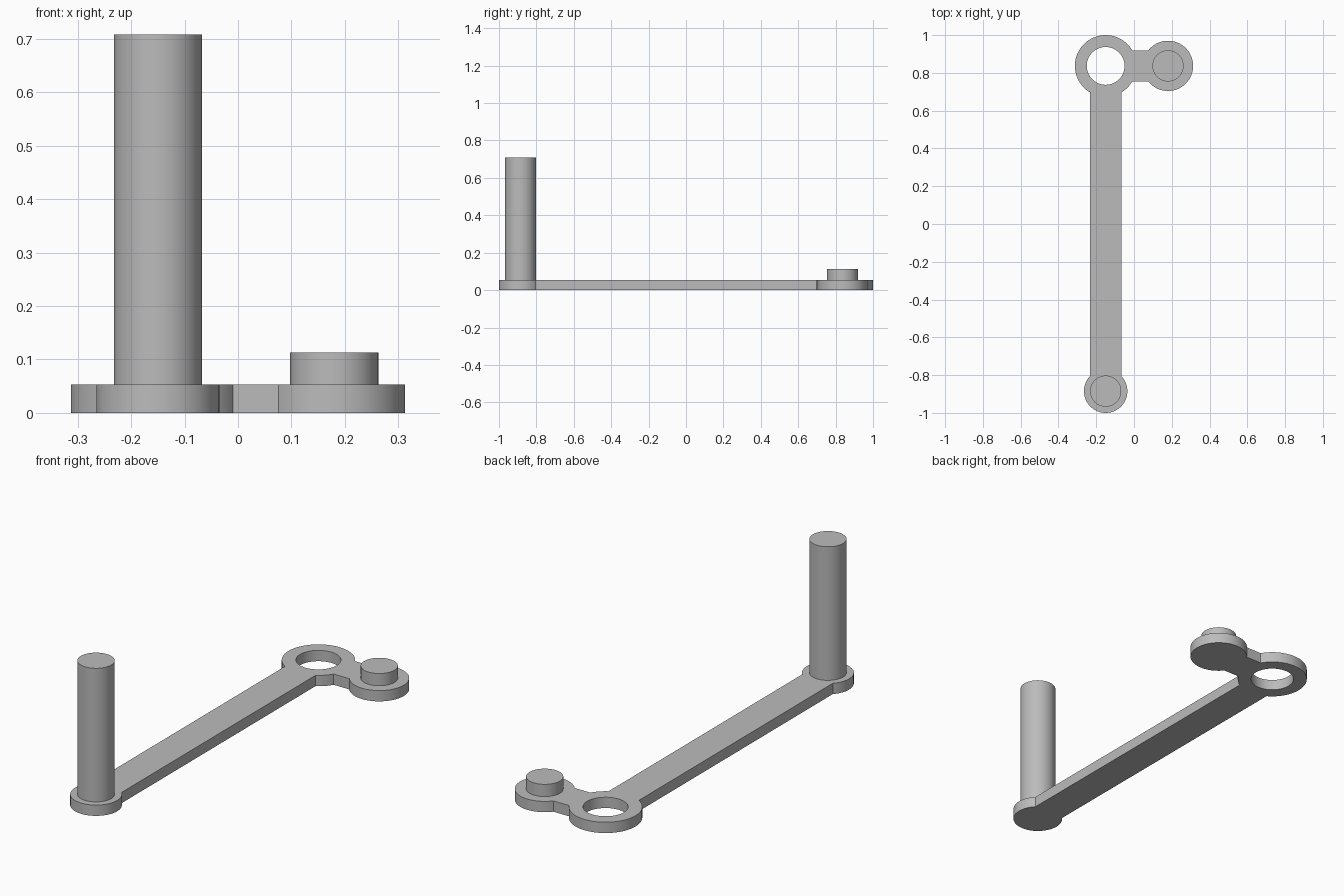
import bpy, bmesh
from math import pi, acos, asin, cos, sin, radians, ceil

if "Cube" in bpy.data.objects:
    bpy.data.objects.remove(bpy.data.objects["Cube"])

THICK = 0.053          # plate thickness
HALF = 0.0825          # half width of arm and bridge, radius of posts
FOOT, FOOT_R = (-0.15, -0.885), 0.115
RING, RING_R, HOLE_R = (-0.15, 0.837), 0.163, 0.1
BOSS, BOSS_R = (0.18, 0.837), 0.133

grey = bpy.data.materials.new("plain grey")
grey.use_nodes = True
color = (0.5, 0.5, 0.5, 1)
grey.diffuse_color = color
grey.node_tree.nodes["Principled BSDF"].inputs["Base Color"].default_value = color


def arc(center, radius, start, end):
    n = max(3, ceil((end - start) / radians(4)))
    angles = [start + (end - start) * i / n for i in range(n + 1)]
    return [(center[0] + radius * cos(a), center[1] + radius * sin(a), 0) for a in angles]


def extruded(name, loops, bottom, height):
    """Fill closed loops (the outline, then any holes) and extrude them upward."""
    bm = bmesh.new()
    edges = []
    for loop in loops:
        verts = [bm.verts.new((x, y, bottom)) for x, y, _ in loop]
        edges += [bm.edges.new((v, verts[i - 1])) for i, v in enumerate(verts)]
    bmesh.ops.triangle_fill(bm, edges=edges, use_beauty=True, use_dissolve=False)
    grown = bmesh.ops.extrude_face_region(bm, geom=bm.faces[:], use_keep_orig=True)
    top = [g for g in grown["geom"] if isinstance(g, bmesh.types.BMVert)]
    bmesh.ops.translate(bm, verts=top, vec=(0, 0, height))
    bmesh.ops.recalc_face_normals(bm, faces=bm.faces[:])
    mesh = bpy.data.meshes.new(name)
    bm.to_mesh(mesh)
    bm.free()
    mesh.materials.append(grey)
    obj = bpy.data.objects.new(name, mesh)
    bpy.context.collection.objects.link(obj)
    bpy.ops.object.select_all(action="DESELECT")
    obj.select_set(True)
    bpy.context.view_layer.objects.active = obj
    bpy.ops.object.shade_smooth_by_angle(angle=radians(20))
    return obj


def circle(center, radius):
    return arc(center, radius, 0, 2 * pi)[:-1]


# Flat crank: foot, long arm, ring, short bridge and boss in one outline
foot_a = acos(HALF / FOOT_R)
ring_a, ring_b = acos(HALF / RING_R), asin(HALF / RING_R)
boss_b = asin(HALF / BOSS_R)
outline = (arc(FOOT, FOOT_R, pi - foot_a, 2 * pi + foot_a)
           + arc(RING, RING_R, -ring_a, -ring_b)
           + arc(BOSS, BOSS_R, boss_b - pi, pi - boss_b)
           + arc(RING, RING_R, ring_b, pi + ring_a))
extruded("crank_plate", [outline, circle(RING, HOLE_R)], 0, THICK)

# Tall handle on the foot and short pin on the boss
extruded("handle_post", [circle(FOOT, HALF)], THICK, 0.655)
extruded("short_pin", [circle(BOSS, HALF)], THICK, 0.06)
